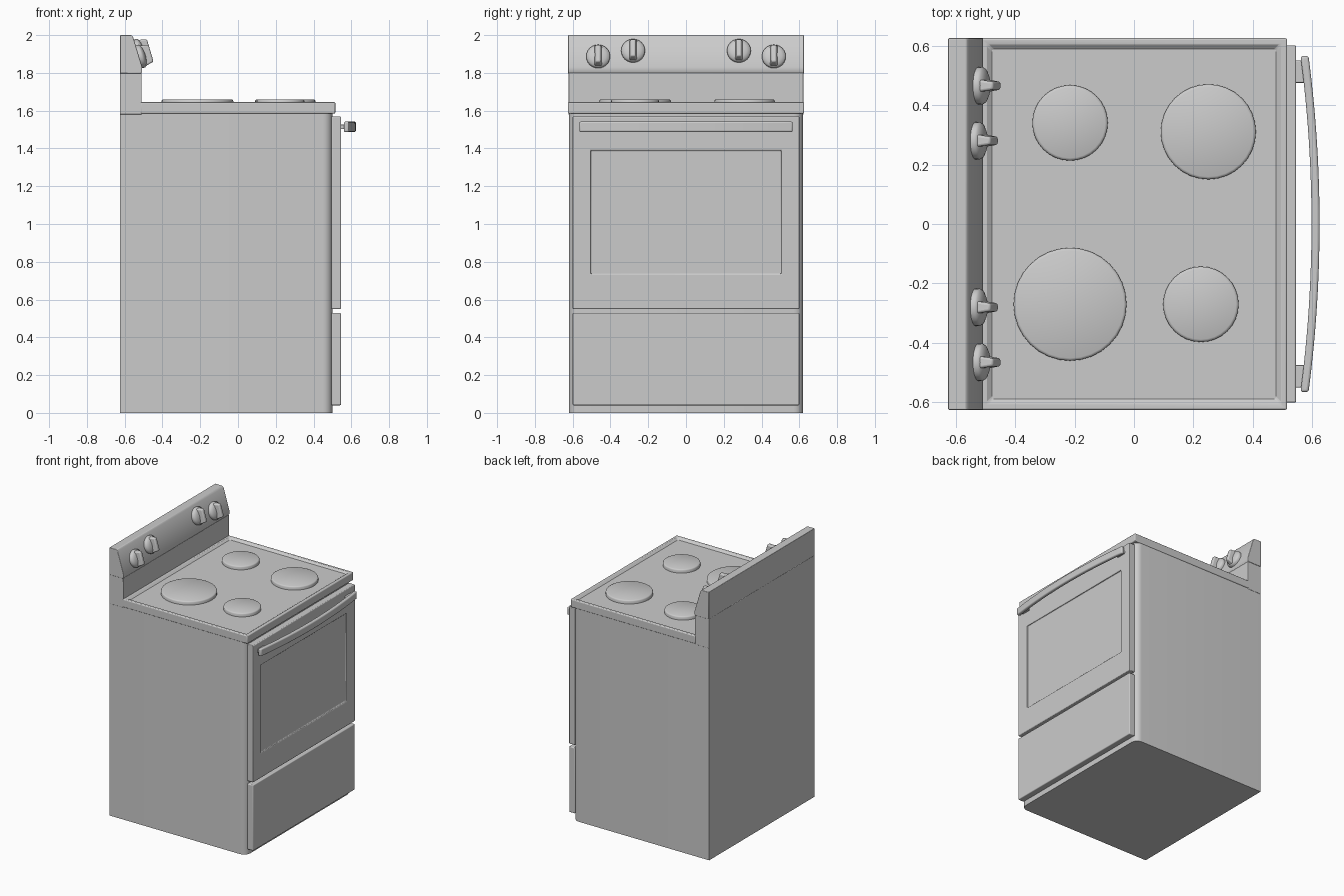
import bpy, bmesh, math
from mathutils import Matrix, Vector

if "Cube" in bpy.data.objects:
    bpy.data.objects.remove(bpy.data.objects["Cube"])


def finish(name, bm, bevel=0.0, segments=3, angle=35):
    bmesh.ops.recalc_face_normals(bm, faces=bm.faces[:])
    me = bpy.data.meshes.new(name)
    bm.to_mesh(me)
    bm.free()
    ob = bpy.data.objects.new(name, me)
    bpy.context.collection.objects.link(ob)
    bpy.ops.object.select_all(action='DESELECT')
    ob.select_set(True)
    bpy.context.view_layer.objects.active = ob
    if bevel:
        mod = ob.modifiers.new("soft_edges", 'BEVEL')
        mod.width = bevel
        mod.segments = segments
        mod.limit_method = 'ANGLE'
        mod.angle_limit = math.radians(40)
    bpy.ops.object.shade_smooth_by_angle(angle=math.radians(angle))
    return ob


def box_mesh(lo, hi):
    bm = bmesh.new()
    bmesh.ops.create_cube(bm, size=1)
    lo, hi = Vector(lo), Vector(hi)
    for v in bm.verts:
        v.co = Vector(((lo + hi)[i] / 2 + v.co[i] * (hi - lo)[i] for i in range(3)))
    return bm


def box(name, lo, hi, bevel=0.0):
    return finish(name, box_mesh(lo, hi), bevel)


def prism(name, pts, axis, a, b, bevel=0.0):
    """Extrude an outline: axis 'z' takes (x, y) points, axis 'y' takes (x, z)."""
    bm = bmesh.new()
    place = (lambda p: (p[0], p[1], a)) if axis == 'z' else (lambda p: (p[0], a, p[1]))
    face = bm.faces.new([bm.verts.new(place(p)) for p in pts])
    new = bmesh.ops.extrude_face_region(bm, geom=[face])['geom']
    shift = (0, 0, b - a) if axis == 'z' else (0, b - a, 0)
    bmesh.ops.translate(bm, vec=shift, verts=[g for g in new if isinstance(g, bmesh.types.BMVert)])
    return finish(name, bm, bevel)


def lathe(name, profile, matrix, steps=32):
    """Closed turned part; profile holds (radius, height) rings."""
    bm = bmesh.new()
    rings = [[bm.verts.new(matrix @ Vector((r * math.cos(t), r * math.sin(t), h)))
              for t in (2 * math.pi * i / steps for i in range(steps))] for r, h in profile]
    for lo, hi in zip(rings, rings[1:]):
        for i in range(steps):
            j = (i + 1) % steps
            bm.faces.new((lo[i], lo[j], hi[j], hi[i]))
    bm.faces.new(rings[0])
    bm.faces.new(rings[-1])
    return finish(name, bm)


def facing(bm, normal):
    bm.normal_update()
    return max(bm.faces, key=lambda f: f.normal.dot(Vector(normal)))


# Cabinet with rounded front corners
R = 0.05
corner = [(0.50 - R + R * math.sin(t), 0.62 - R + R * math.cos(t))
          for t in (math.pi / 2 * i / 6 for i in range(7))]
outline = [(-0.625, 0.62)] + corner + [(x, -y) for x, y in reversed(corner)] + [(-0.625, -0.62)]
prism("cabinet", outline, 'z', 0, 1.60)

# Cooktop slab with a raised rim
bm = box_mesh((-0.625, -0.625, 1.585), (0.515, 0.625, 1.645))
for v in bm.verts:
    if v.co.x < 0:
        v.co.x = -0.515
top = facing(bm, (0, 0, 1))
bmesh.ops.inset_individual(bm, faces=[top], thickness=0.03)
bmesh.ops.inset_individual(bm, faces=[top], thickness=0.022, depth=-0.012)
finish("cooktop", bm, 0.006)

# Backsplash and control console
box("backsplash", (-0.625, -0.622, 1.58), (-0.51, 0.622, 1.80), 0.003)
prism("control_console", [(-0.625, 1.797), (-0.512, 1.797), (-0.507, 1.805), (-0.507, 1.83),
                          (-0.555, 1.99), (-0.565, 2.0), (-0.625, 2.0)], 'y', -0.625, 0.625, 0.004)

# Burners
for i, (x, y, r) in enumerate([(-0.215, 0.34, 0.127), (0.25, 0.31, 0.16),
                               (-0.215, -0.27, 0.19), (0.225, -0.27, 0.127)]):
    lathe(f"burner_{i + 1}", [(r, 0), (r, 0.022), (r - 0.003, 0.027), (r - 0.009, 0.03)],
          Matrix.Translation((x, y, 1.63)))

# Knobs with a grip, square to the sloped console face
tilt = math.atan2(0.048, 0.16)
for i, (y, z) in enumerate([(-0.465, 1.885), (-0.28, 1.915), (0.28, 1.915), (0.465, 1.885)]):
    x = -0.507 - (z - 1.83) * math.tan(tilt)
    m = Matrix.Translation((x, y, z)) @ Matrix.Rotation(math.pi / 2 - tilt, 4, 'Y')
    lathe(f"knob_base_{i + 1}", [(0.055, -0.008), (0.063, 0.0), (0.063, 0.014), (0.058, 0.022),
                                 (0.042, 0.030), (0.02, 0.035)], m, 24)
    bm = box_mesh((-0.058, -0.022, 0.01), (0.058, 0.022, 0.066))
    for v in bm.verts:
        if v.co.z > 0.03:
            v.co.x *= 0.8
            v.co.y *= 0.6
    bmesh.ops.transform(bm, matrix=m, verts=bm.verts[:])
    finish(f"knob_grip_{i + 1}", bm, 0.008)

# Oven door with a recessed window
bm = box_mesh((0.495, -0.6, 0.55), (0.545, 0.6, 1.57))
front = facing(bm, (1, 0, 0))
bmesh.ops.inset_individual(bm, faces=[front], thickness=0.135)
for v in front.verts:
    v.co.z = 1.39 if v.co.z > 1.06 else 0.735
bmesh.ops.inset_individual(bm, faces=[front], thickness=0.002, depth=-0.01)
finish("oven_door", bm, 0.005)

# Storage drawer
box("drawer", (0.495, -0.6, 0.04), (0.545, 0.6, 0.53), 0.006)

# Bowed door handle and its two posts
ys = [-0.565 + 1.13 * i / 24 for i in range(25)]
bow = [(0.624 - 0.037 * (y / 0.565) ** 2, y) for y in ys]
prism("door_handle", bow + [(x - 0.027, y) for x, y in reversed(bow)], 'z', 1.487, 1.542, 0.008)
for side, s in (("left", -1), ("right", 1)):
    y0, y1 = sorted((s * 0.475, s * 0.55))
    box(f"handle_post_{side}", (0.54, y0, 1.502), (0.575, y1, 1.527), 0.004)
